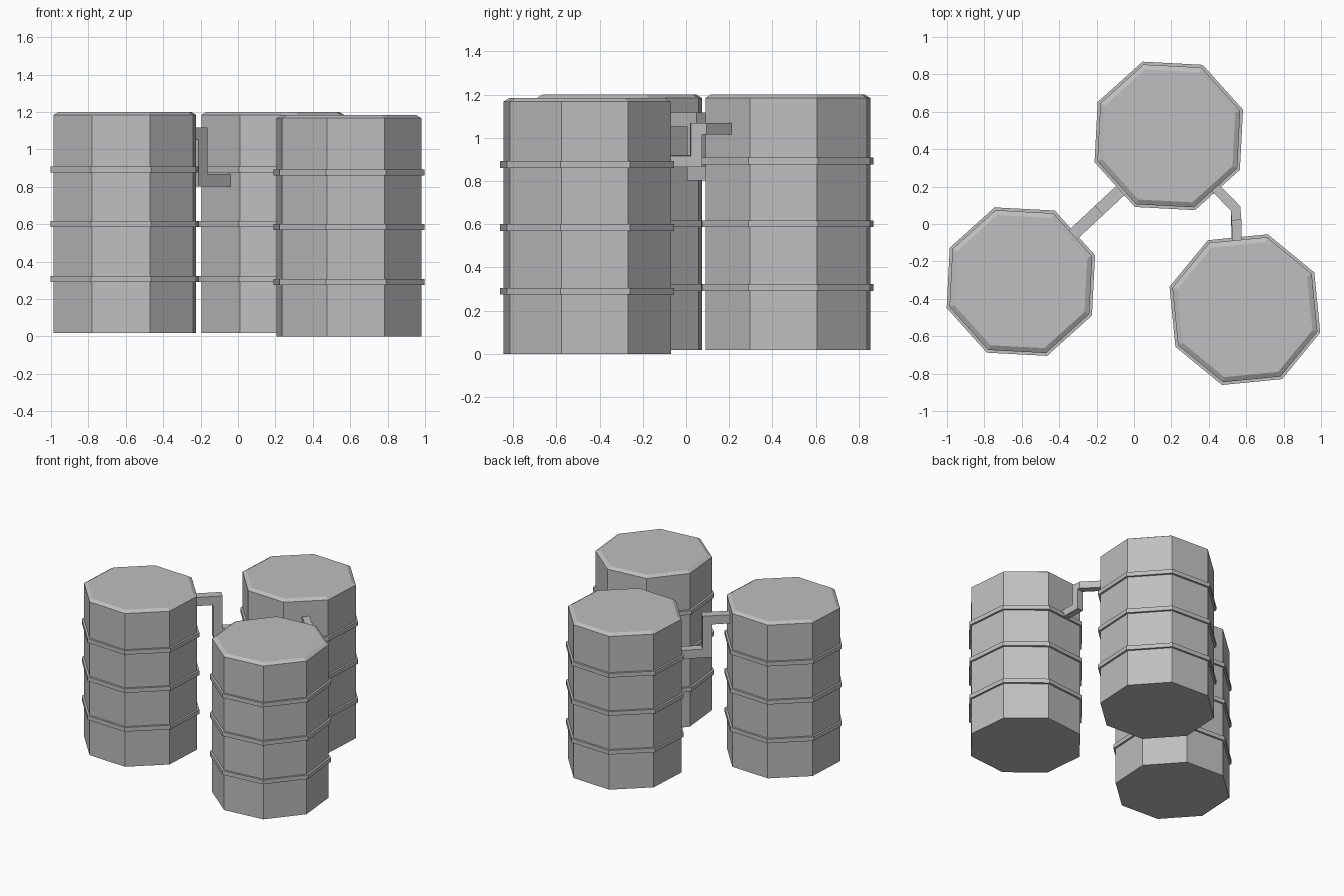
import bpy
import bmesh
from math import cos, sin, radians, tau
from mathutils import Vector

SIDES = 8

cube = bpy.data.objects.get("Cube")
if cube:
    bpy.data.objects.remove(cube, do_unlink=True)

# One plain grey for everything
grey = bpy.data.materials.new("light_grey")
grey.use_nodes = True
COLOUR = (0.52, 0.52, 0.52, 1)
grey.diffuse_color = COLOUR
grey.node_tree.nodes["Principled BSDF"].inputs["Base Color"].default_value = COLOUR


def finish(name, bm):
    bmesh.ops.recalc_face_normals(bm, faces=bm.faces)
    mesh = bpy.data.meshes.new(name)
    bm.to_mesh(mesh)
    bm.free()
    mesh.materials.append(grey)
    obj = bpy.data.objects.new(name, mesh)
    bpy.context.collection.objects.link(obj)
    return obj


def skin(bm, rings, closed):
    """Join rings of vertices; cap the ends, or close the loop of rings."""
    pairs = list(zip(rings, rings[1:]))
    if closed:
        pairs.append((rings[-1], rings[0]))
    else:
        bm.faces.new(rings[0])
        bm.faces.new(rings[-1])
    for a, b in pairs:
        for i in range(len(a)):
            j = (i + 1) % len(a)
            bm.faces.new((a[i], a[j], b[j], b[i]))


def lathe(name, profile, place, turn, closed=False):
    """Eight-sided turned shape from (radius, height) points."""
    bm = bmesh.new()
    rings = []
    for r, z in profile:
        angles = [turn + tau * i / SIDES for i in range(SIDES)]
        rings.append([bm.verts.new((r * cos(a), r * sin(a), z)) for a in angles])
    skin(bm, rings, closed)
    obj = finish(name, bm)
    obj.location = place
    return obj


def pipe(name, path, width):
    """Square pipe with mitred corners along a path."""
    pts = [Vector(p) for p in path]
    dirs = [(b - a).normalized() for a, b in zip(pts, pts[1:])]
    up = Vector((0, 0, 1))
    side = dirs[0].cross(up).normalized()
    h = width / 2
    section = [pts[0] + side * s * h + up * t * h
               for s, t in ((-1, -1), (1, -1), (1, 1), (-1, 1))]
    bm = bmesh.new()
    rings = [[bm.verts.new(c) for c in section]]
    for k, p in enumerate(pts[1:]):
        d = dirs[k]
        n = d + dirs[k + 1] if k + 1 < len(dirs) else d
        section = [c + d * ((p - c).dot(n) / d.dot(n)) for c in section]
        rings.append([bm.verts.new(c) for c in section])
    skin(bm, rings, False)
    return finish(name, bm)


# Tanks: octagonal body with a chamfered lid edge, and three hoops
BODY = [(0.405, 0), (0.405, 1.167), (0.377, 1.183)]
tanks = {
    "right": ((-0.605, -0.308, 0.017), 19.5),
    "back": ((0.186, 0.471, 0.017), 19.5),
    "left": ((0.593, -0.458, 0), 28.1),
}
for side, (place, angle) in tanks.items():
    turn = radians(angle)
    lathe(side + "_tank", BODY, place, turn)
    for label, z in (("lower", 0.29), ("middle", 0.585), ("upper", 0.876)):
        hoop = [(0.4, z - 0.016), (0.421, z - 0.016),
                (0.421, z + 0.016), (0.4, z + 0.016)]
        lathe(f"{side}_tank_{label}_hoop", hoop, place, turn, closed=True)

# Stepped pipe between the right and back tanks
heading = Vector((cos(radians(43)), sin(radians(43)), 0))
start = Vector((-0.327, -0.058, 0))


def along(t, z):
    return start + heading * t + Vector((0, 0, z))


pipe("right_link_pipe",
     [along(-0.05, 1.085), along(0.16, 1.085), along(0.16, 0.835), along(0.42, 0.835)],
     0.066)

# Stepped pipe between the back and left tanks, with a bend
pipe("left_link_pipe",
     [(0.40, 0.23, 1.042), (0.543, 0.083, 1.042), (0.546, 0.046, 1.042),
      (0.546, 0.046, 0.892), (0.55, -0.12, 0.892)],
     0.052)
